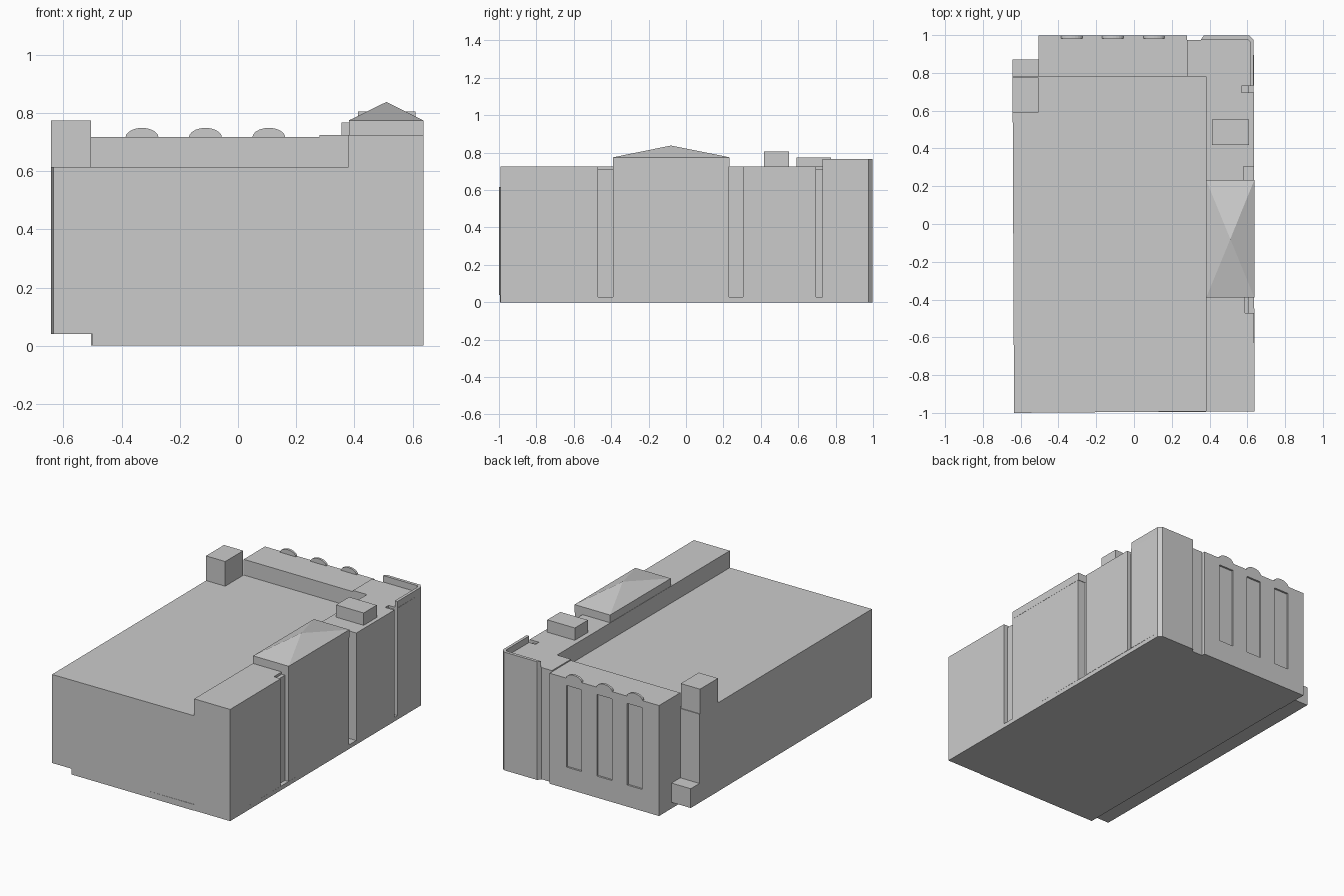
import bpy
import bmesh
import math

old = bpy.data.objects.get("Cube")
if old:
    bpy.data.objects.remove(old)

stone = bpy.data.materials.new("plain grey")
stone.use_nodes = True
GREY = (0.6, 0.6, 0.6, 1)
stone.diffuse_color = GREY
stone.node_tree.nodes["Principled BSDF"].inputs["Base Color"].default_value = GREY


def finish(name, bm):
    bmesh.ops.recalc_face_normals(bm, faces=bm.faces)
    mesh = bpy.data.meshes.new(name)
    bm.to_mesh(mesh)
    bm.free()
    mesh.materials.append(stone)
    obj = bpy.data.objects.new(name, mesh)
    bpy.context.collection.objects.link(obj)
    return obj


def extrude(name, points, offset):
    """Extrude a flat outline of 3D points along an offset."""
    bm = bmesh.new()
    face = bm.faces.new([bm.verts.new(p) for p in points])
    new = bmesh.ops.extrude_face_region(bm, geom=[face])["geom"]
    bmesh.ops.translate(bm, vec=offset, verts=[v for v in new if isinstance(v, bmesh.types.BMVert)])
    return finish(name, bm)


def prism(name, outline, z0, z1):
    return extrude(name, [(x, y, z0) for x, y in outline], (0, 0, z1 - z0))


def box(name, x0, x1, y0, y1, z0, z1):
    return prism(name, [(x0, y0), (x1, y0), (x1, y1), (x0, y1)], z0, z1)


# Main hall with an overhanging left edge
box("hall_base", -0.5, 0.38, -0.995, 0.78, 0, 0.04)
prism("hall", [(-0.635, -1), (0.38, -0.992), (0.38, 0.78), (-0.643, 0.78)], 0.04, 0.615)

# Left rear tower and its low annex
box("tower", -0.643, -0.505, 0.59, 0.775, 0.04, 0.775)
box("tower_annex", -0.643, -0.505, 0.775, 0.87, 0.04, 0.165)

# Rear block with three recessed tall windows
rear = box("rear_block", -0.505, 0.28, 0.78, 0.998, 0, 0.717)
WINDOWS = (-0.33, -0.112, 0.106)
for i, x in enumerate(WINDOWS):
    cutter = box(f"window_cutter_{i + 1}", x - 0.054, x + 0.054, 0.986, 1.05, 0.14, 0.67)
    cutter.hide_render = True
    cutter.hide_viewport = True
    cut = rear.modifiers.new("window", "BOOLEAN")
    cut.operation = "DIFFERENCE"
    cut.solver = "EXACT"
    cut.object = cutter
    # Shallow arched crest above each window
    arc = [(x + 0.057 * math.cos(math.pi * k / 10), 0.983, 0.715 + 0.034 * math.sin(math.pi * k / 10))
           for k in range(11)]
    extrude(f"arch_crest_{i + 1}", arc, (0, 0.015, 0))

# Side wing: plan repeated at three levels, with drain grooves in its outer wall
GROOVES = ((-0.47, -0.39), (0.23, 0.305), (0.695, 0.73))


def wing_plan(depths):
    plan = [(0.38, -0.992), (0.638, -0.992)]
    for (y0, y1), d in zip(GROOVES, depths):
        if d:
            plan += [(0.636, y0), (d, y0), (d, y1), (0.636, y1)]
    plan += [(0.633, 0.975), (0.61, 0.998), (0.37, 0.998), (0.355, 0.975),
             (0.28, 0.975), (0.28, 0.78), (0.38, 0.78)]
    return plan


prism("wing_foot", wing_plan((0, 0, 0)), 0, 0.027)
prism("wing_wall", wing_plan((0.61, 0.58, 0.61)), 0.027, 0.71)
prism("wing_top", wing_plan((0.587, 0.58, 0.57)), 0.71, 0.725)

# Corner parapet with a chamfered corner
prism("corner_parapet", [(0.634, 0.73), (0.633, 0.975), (0.61, 0.998), (0.37, 0.998), (0.355, 0.978),
                         (0.602, 0.978), (0.615, 0.965), (0.615, 0.73)], 0.725, 0.767)

# Roof lantern with a four-sided cap
box("lantern", 0.382, 0.637, -0.39, 0.233, 0.725, 0.775)
bm = bmesh.new()
rim = [bm.verts.new((x, y, 0.775)) for x, y in ((0.382, -0.39), (0.637, -0.39), (0.637, 0.233), (0.382, 0.233))]
apex = bm.verts.new((0.51, -0.08, 0.838))
bm.faces.new(rim)
for k in range(4):
    bm.faces.new((rim[k], rim[(k + 1) % 4], apex))
finish("lantern_cap", bm)

# Roof vent box
box("roof_vent", 0.412, 0.61, 0.418, 0.552, 0.725, 0.805)
